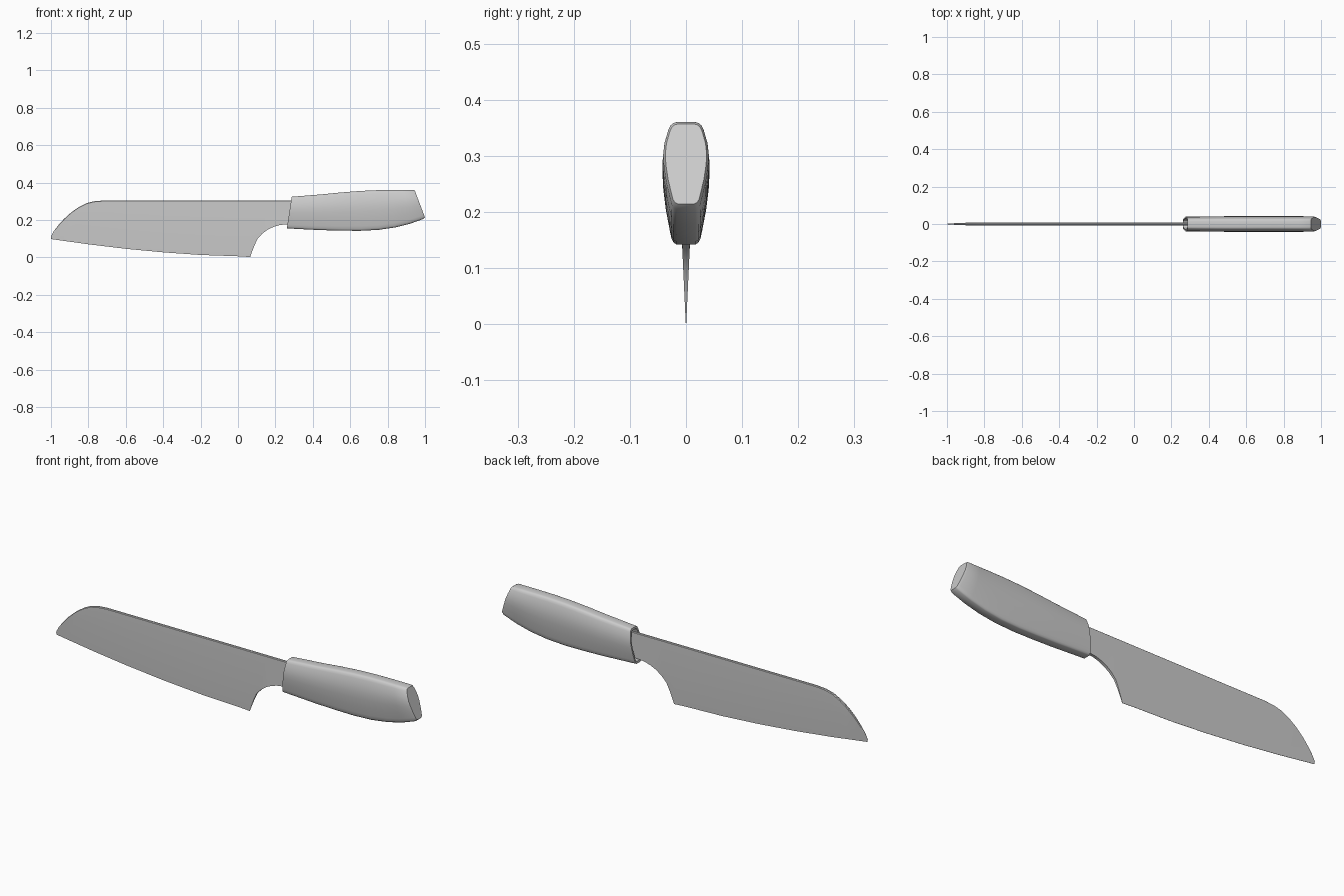
import bpy, bmesh

if "Cube" in bpy.data.objects:
    bpy.data.objects.remove(bpy.data.objects["Cube"])

def interp(pts, x):
    for (x0, z0), (x1, z1) in zip(pts, pts[1:]):
        if x <= x1:
            return z0 + (z1 - z0) * max(0, (x - x0) / (x1 - x0))
    return pts[-1][1]

def loft(name, rings, angle):
    bm = bmesh.new()
    loops = [[bm.verts.new(p) for p in r] for r in rings]
    n = len(loops[0])
    for a, b in zip(loops, loops[1:]):
        for i in range(n):
            j = (i + 1) % n
            bm.faces.new((a[i], a[j], b[j], b[i]))
    bm.faces.new(loops[0])
    bm.faces.new(loops[-1])
    bmesh.ops.remove_doubles(bm, verts=bm.verts, dist=1e-5)
    bmesh.ops.recalc_face_normals(bm, faces=bm.faces)
    me = bpy.data.meshes.new(name)
    bm.to_mesh(me)
    bm.free()
    ob = bpy.data.objects.new(name, me)
    bpy.context.collection.objects.link(ob)
    bpy.context.view_layer.objects.active = ob
    ob.select_set(True)
    bpy.ops.object.shade_smooth_by_angle(angle=angle)
    ob.select_set(False)

# Blade: wedge section lofted between the spine and the cutting edge
spine = [(-1, .113), (-.985, .14), (-.96, .173), (-.93, .206), (-.89, .242), (-.85, .27),
         (-.81, .29), (-.77, .3), (-.72, .304), (.4, .304)]
edge = [(-1, .098), (-.8, .07), (-.6, .046), (-.4, .027), (-.2, .013), (0, .006), (.065, .002)]
heel = [(.075, .03), (.09, .068), (.105, .1), (.13, .127), (.16, .149), (.19, .163),
        (.22, .172), (.25, .176), (.4, .178)]
low = edge + heel
rings = []
for x in sorted({p[0] for p in spine + low}):
    zt, zb, ze = interp(spine, x), interp(low, x), interp(edge, x)
    zm = min(max(zb + .004, ze + .14), zt - .008)
    half = [(z, .0005 + .0065 * min(1, (z - ze) / .14)) for z in (zb, zm, zt - .003)]
    half.append((zt, half[-1][1] * .5))
    rings.append([(x, -t, z) for z, t in half] + [(x, t, z) for z, t in reversed(half)])
loft("blade", rings, .6)

# Handle: rounded section swept between the top and bottom outlines
section = [(0, .017), (.015, .022), (.05, .026), (.12, .029), (.3, .036), (.48, .0405), (.62, .042),
           (.76, .0395), (.92, .032), (.965, .028), (.99, .023), (1, .017)]

def slice_ring(top, bottom, w, inset=0):
    out = []
    for v, t in section:
        v = inset + v * (1 - 2 * inset)
        out.append((bottom[0] + (top[0] - bottom[0]) * v, t * w,
                    bottom[1] + (top[1] - bottom[1]) * v))
    return out + [(x, -y, z) for x, y, z in reversed(out)]

ft, fb = (.287, .324), (.261, .155)
outline = [(ft, fb, .93), ((.36, .33), (.34, .151), .95), ((.45, .337), (.44, .146), .98),
           ((.55, .347), (.55, .143), 1), ((.65, .355), (.65, .142), 1),
           ((.74, .359), (.75, .147), 1), ((.82, .36), (.84, .16), 1),
           ((.88, .36), (.92, .18), .99), ((.938, .36), (.99, .205), .97)]
rings = [slice_ring(t, b, w) for t, b, w in outline]
rings.append(slice_ring((.945, .358), (1, .213), .88, .01))
# Hollow front rim around the blade
recess = slice_ring((ft[0] + .04, ft[1]), (fb[0] + .04, fb[1]), .72, .06)
rim = slice_ring(ft, fb, .72, .06)
loft("handle", [recess, rim] + rings, .6)
